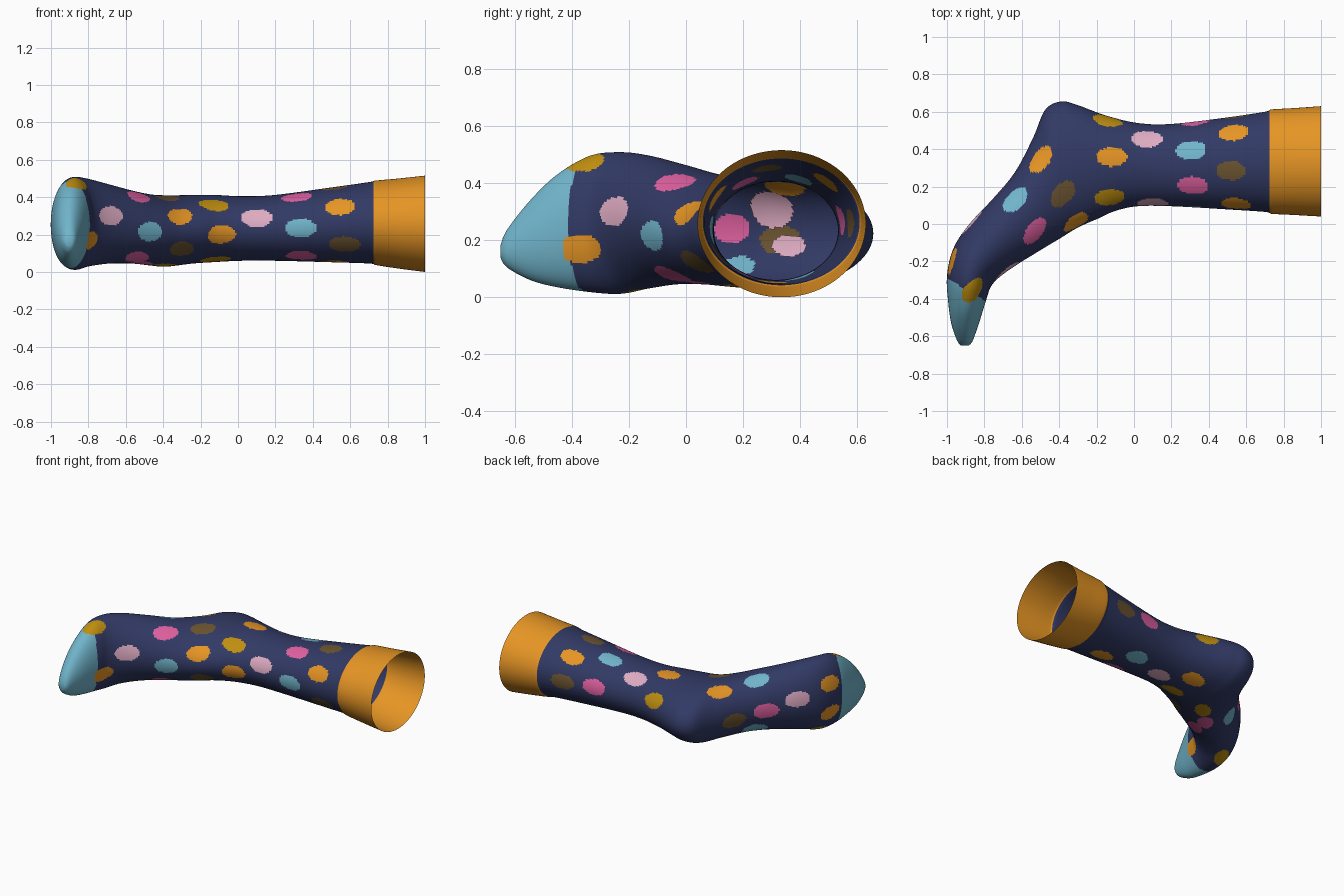
import bpy
import bmesh
from math import cos, sin, pi
from mathutils import Vector
from mathutils.bvhtree import BVHTree

if "Cube" in bpy.data.objects:
    bpy.data.objects.remove(bpy.data.objects["Cube"], do_unlink=True)

COLOURS = {
    "navy": (.032, .042, .13),
    "orange": (.79, .30, .018),
    "gold": (.52, .27, .005),
    "pink": (.73, .41, .54),
    "magenta": (.76, .12, .36),
    "teal": (.165, .46, .6),
    "brown": (.15, .09, .03),
}
NAMES = list(COLOURS)
SIDES = 144
CELL = .012


def make_material(name):
    mat = bpy.data.materials.new(name + " knit")
    colour = (*COLOURS[name], 1)
    mat.diffuse_color = colour
    mat.use_nodes = True
    shader = mat.node_tree.nodes["Principled BSDF"]
    shader.inputs["Base Color"].default_value = colour
    shader.inputs["Roughness"].default_value = .9
    return mat


def catmull(p, q, r, s, t):
    """Smooth interpolation between q and r."""
    return [b + .5 * t * (c - a + t * (2 * a - 5 * b + 4 * c - d + t * (3 * (b - c) + d - a)))
            for a, b, c, d in zip(p, q, r, s)]


def sample_sections(sections):
    """Resample the key cross-sections so that rings are evenly spaced."""
    padded = [sections[0]] + sections + [sections[-1]]
    for p, q, r, s in zip(padded, padded[1:], padded[2:], padded[3:]):
        gap = max((Vector(r[:2]) - Vector(q[:2])).length,
                  (Vector(r[2:4]) - Vector(q[2:4])).length)
        steps = max(2, round(gap / CELL))
        for i in range(steps):
            yield catmull(p, q, r, s, i / steps)
    yield sections[-1]


def add_ring(bm, section):
    """Elliptical ring between an instep point and a sole point."""
    ax, ay, bx, by, low, high = section
    ring = []
    for i in range(SIDES):
        a = 2 * pi * i / SIDES
        k = (1 + cos(a)) / 2
        z = (low + high) / 2 + sin(a) * (high - low) / 2
        ring.append(bm.verts.new((ax + (bx - ax) * k, ay + (by - ay) * k, z)))
    return ring


# Key sections: instep x, y, sole x, y, bottom, top; from cuff to toe
SECTIONS = [
    (1, .04, 1, .63, 0, .515),
    (.86, .048, .86, .62, .018, .5),
    (.73, .055, .73, .612, .038, .488),
    (.71, .064, .71, .602, .045, .482),
    (.5, .078, .5, .57, .052, .452),
    (.2, .095, .2, .535, .06, .412),
    (.02, .095, .02, .54, .06, .405),
    (-.1, .07, -.15, .58, .053, .412),
    (-.19, .03, -.3, .635, .045, .412),
    (-.26, 0, -.39, .655, .035, .41),
    (-.32, -.03, -.475, .61, .028, .41),
    (-.4, -.08, -.54, .46, .035, .415),
    (-.5, -.14, -.635, .28, .045, .435),
    (-.63, -.22, -.75, .14, .045, .468),
    (-.72, -.285, -.88, 0, .03, .497),
    (-.765, -.335, -.965, -.13, .012, .508),
    (-.785, -.39, -1, -.28, .018, .495),
    (-.81, -.47, -.992, -.43, .035, .43),
    (-.835, -.55, -.975, -.54, .06, .34),
    (-.865, -.63, -.945, -.625, .105, .235),
    (-.885, -.65, -.925, -.65, .14, .18),
]

# Dot centres, by the side they face, as positions on that side
DOTS = {
    "front": {
        "pink": [(-.68, .3), (.1, .29)],
        "teal": [(-.47, .215), (.335, .235)],
        "orange": [(-.31, .3), (-.09, .2), (.545, .35)],
        "brown": [(-.3, .12), (.57, .145)],
        "magenta": [(.34, .085), (-.54, .075)],
        "gold": [(-.13, .36), (-.12, .065)],
    },
    "top": {
        "pink": [(.07, .455)],
        "teal": [(.305, .395), (-.635, .13)],
        "magenta": [(.315, .205), (-.53, -.04)],
        "orange": [(.535, .49), (-.12, .36), (-.5, .345)],
        "brown": [(.52, .285), (-.38, .16)],
        "gold": [(-.14, .555), (-.86, -.36)],
    },
    "back": {
        "magenta": [(.33, .27)],
        "brown": [(.55, .26)],
    },
    "bottom": {
        "orange": [(.52, .3), (-.14, .42)],
        "teal": [(.31, .4), (-.65, .17)],
        "pink": [(.07, .33)],
        "gold": [(-.4, .2), (-.87, -.17)],
        "magenta": [(-.52, .08)],
    },
    "sole": {
        "pink": [(.01, .3)],
        "magenta": [(.16, .24)],
        "brown": [(.33, .2)],
        "orange": [(-.2, .36), (-.2, .16)],
    },
    "toe": {
        "orange": [(-.37, .17)],
    },
}
RAYS = {
    "front": lambda u, v: ((u, -3, v), (0, 1, 0)),
    "back": lambda u, v: ((u, 3, v), (0, -1, 0)),
    "top": lambda u, v: ((u, v, 3), (0, 0, -1)),
    "bottom": lambda u, v: ((u, v, -3), (0, 0, 1)),
    "sole": lambda u, v: ((-3, u, v), (1, 0, 0)),
    "toe": lambda u, v: ((0, u, v), (-1, 0, 0)),
}

# Sock body: one open tube, closed at the toe
bm = bmesh.new()
rings = [add_ring(bm, s) for s in sample_sections(SECTIONS)]
for one, two in zip(rings, rings[1:]):
    for i in range(SIDES):
        j = (i + 1) % SIDES
        bm.faces.new((one[i], one[j], two[j], two[i]))
bm.faces.new(rings[-1])
bmesh.ops.recalc_face_normals(bm, faces=bm.faces)
bm.faces.index_update()
bm.faces.ensure_lookup_table()
tree = BVHTree.FromBMesh(bm)


def faces_in_dot(centre, length=.083, width=.052):
    """Faces inside an oval that is stretched along the leg or the foot."""
    axis = Vector((1, 0, 0)) if centre.x > -.2 else Vector((-.6, -.8, 0))
    found = []
    for index in sorted({near[2] for near in tree.find_nearest_range(centre, .12)}):
        offset = bm.faces[index].calc_center_median() - centre
        along = offset.dot(axis)
        across = (offset - axis * along).length
        if (along / length) ** 2 + (across / width) ** 2 < 1:
            found.append(bm.faces[index])
    return found


# Polka dots
for side, groups in DOTS.items():
    for name, spots in groups.items():
        for u, v in spots:
            start, direction = RAYS[side](u, v)
            hit = tree.ray_cast(Vector(start), Vector(direction))[0]
            if hit:
                for face in faces_in_dot(hit):
                    face.material_index = NAMES.index(name)

# Cuff and toe colour blocks
for face in bm.faces:
    c = face.calc_center_median()
    if c.x > .725:
        face.material_index = NAMES.index("orange")
    elif c.x < -.7 and c.y < -.42 - .59 * (c.x + .78):
        if c.y < -.43 or face.material_index == 0:
            face.material_index = NAMES.index("teal")

# Dots on the inner side of the sole, set just inside the wall
for y, z, length, width in [(.3, .31, .09, .07), (.36, .18, .07, .04)]:
    hit = tree.ray_cast(Vector((-3, y, z)), Vector((1, 0, 0)))[0]
    copy = bmesh.ops.duplicate(bm, geom=faces_in_dot(hit, length, width))["geom"]
    bm.faces.ensure_lookup_table()
    for part in copy:
        if isinstance(part, bmesh.types.BMVert):
            part.co.x += .007
        elif isinstance(part, bmesh.types.BMFace):
            part.material_index = NAMES.index("pink")

mesh = bpy.data.meshes.new("sock")
bm.to_mesh(mesh)
bm.free()
for name in NAMES:
    mesh.materials.append(make_material(name))
sock = bpy.data.objects.new("sock", mesh)
bpy.context.collection.objects.link(sock)
bpy.context.view_layer.objects.active = sock
sock.select_set(True)
bpy.ops.object.shade_smooth_by_angle(angle=pi / 4)
